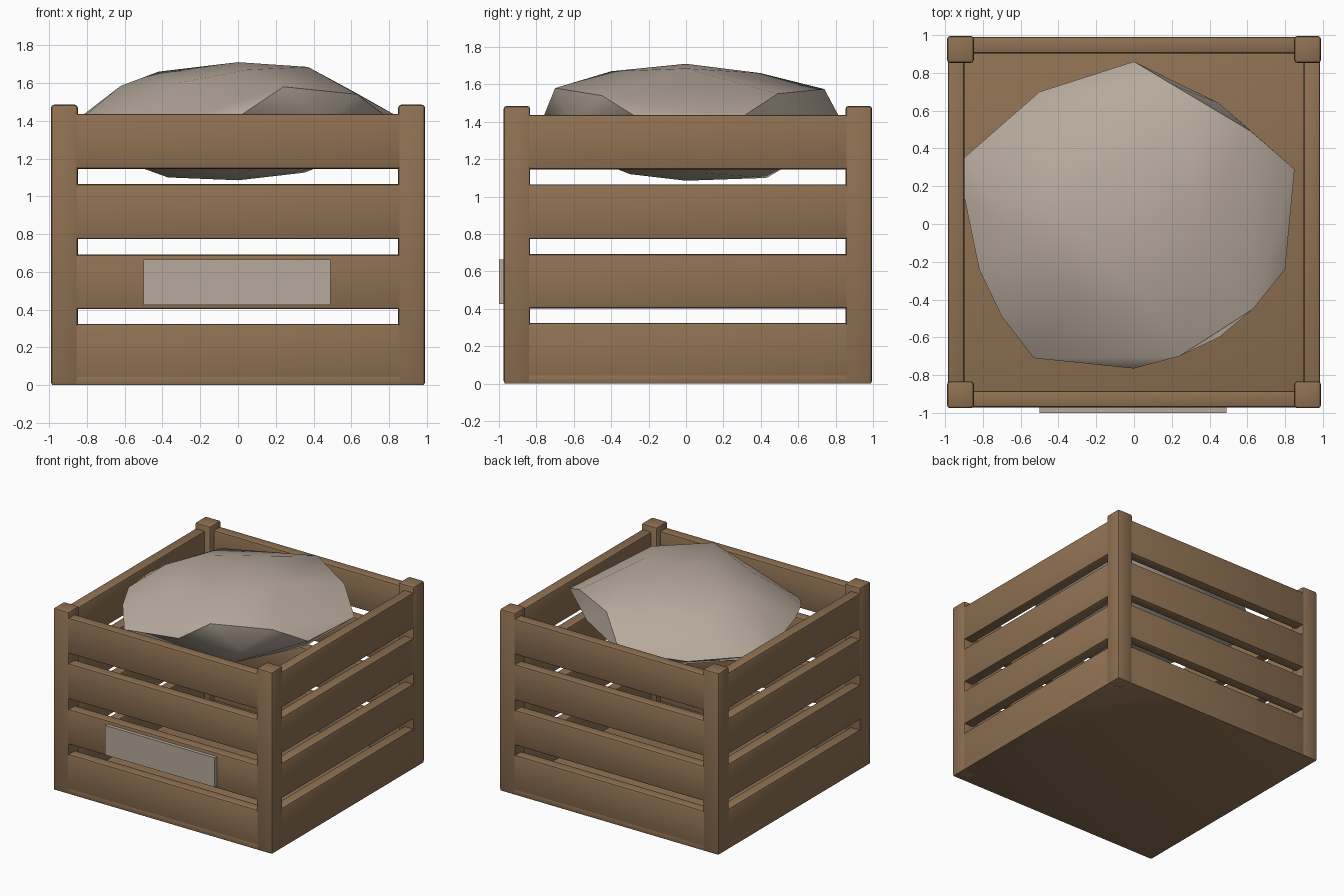
import bpy, bmesh, math

if "Cube" in bpy.data.objects:
    bpy.data.objects.remove(bpy.data.objects["Cube"])

def material(name, rgb):
    m = bpy.data.materials.new(name)
    m.diffuse_color = (*rgb, 1)
    m.use_nodes = True
    m.node_tree.nodes["Principled BSDF"].inputs["Base Color"].default_value = m.diffuse_color
    return m

WOOD = material("brown wood", (0.275, 0.165, 0.085))
PALE = material("pale stone", (0.47, 0.40, 0.335))
CY = 0.01            # crate centre in y (the plate sticks out in front)
HX, HY = 0.99, 0.985  # crate half sizes

def finish(bm, name, mat, angle):
    me = bpy.data.meshes.new(name)
    bm.to_mesh(me)
    bm.free()
    me.materials.append(mat)
    ob = bpy.data.objects.new(name, me)
    bpy.context.collection.objects.link(ob)
    bpy.ops.object.select_all(action='DESELECT')
    ob.select_set(True)
    bpy.context.view_layer.objects.active = ob
    bpy.ops.object.shade_smooth_by_angle(angle=math.radians(angle))
    return ob

def box(name, lo, hi, mat=WOOD, bevel=0.0):
    bm = bmesh.new()
    bmesh.ops.create_cube(bm, size=1)
    for v in bm.verts:
        v.co = [(a + b) / 2 + c * (b - a) for a, b, c in zip(lo, hi, v.co)]
    if bevel:
        bmesh.ops.bevel(bm, geom=bm.edges[:], offset=bevel, segments=2,
                        profile=0.5, affect='EDGES')
    return finish(bm, name, mat, 40)

# Floor
box("floor", (-HX + .004, CY - HY + .004, 0), (HX - .004, CY + HY - .004, 0.05), bevel=0.006)

# Corner posts
P = 0.142
for sx in (-1, 1):
    for sy in (-1, 1):
        xs = sorted((sx * HX, sx * (HX - P)))
        ys = sorted((CY + sy * HY, CY + sy * (HY - P)))
        box("corner_post", (xs[0], ys[0], 0), (xs[1], ys[1], 1.485), bevel=0.016)

# Four rows of slats on every side
T, G = 0.092, 0.004   # thickness, inset from the post faces
for z0, z1 in ((0.005, 0.325), (0.403, 0.692), (0.773, 1.065), (1.145, 1.437)):
    for s in (-1, 1):
        ys = sorted((CY + s * (HY - G), CY + s * (HY - T)))
        box("long_slat", (-HX + .03, ys[0], z0), (HX - .03, ys[1], z1), bevel=0.014)
        xs = sorted((s * (HX - G), s * (HX - T)))
        box("side_slat", (xs[0], CY - HY + .03, z0), (xs[1], CY + HY - .03, z1), bevel=0.014)

# Plate on the front
box("front_plate", (-0.5, -1.0, 0.425), (0.49, -0.97, 0.665), PALE)

# Faceted boulder: hull around crown, ridge, rim and underside points
crown = [(0, 0, 1.71), (0.37, 0, 1.685), (-0.42, 0.1, 1.66), (0.05, -0.4, 1.67),
         (0.05, 0.4, 1.66), (-0.62, -0.05, 1.585), (-0.32, -0.4, 1.6)]
ridge = [(0.24, -0.7, 1.58), (0.63, -0.45, 1.54), (0.62, 0.49, 1.55), (0.2, 0.74, 1.575),
         (-0.5, 0.5, 1.54)]
rim = [(0.8, -0.24, 1.41), (0.85, 0.29, 1.42), (0.45, 0.64, 1.40), (0, 0.86, 1.35),
       (-0.5, 0.70, 1.34), (-0.9, 0.35, 1.36), (-0.9, 0.15, 1.37), (-0.82, -0.24, 1.42),
       (-0.7, -0.49, 1.40), (-0.53, -0.71, 1.33), (0, -0.765, 1.42), (0.45, -0.6, 1.38)]
under = [(0, 0, 1.085), (-0.37, 0.05, 1.1), (0.35, 0.1, 1.125), (0, -0.3, 1.12),
         (-0.1, 0.43, 1.1), (0.6, 0, 1.22), (0.4, 0.45, 1.2), (-0.65, 0.2, 1.2),
         (-0.4, -0.5, 1.2), (0.3, -0.5, 1.2)]
bm = bmesh.new()
for p in crown + ridge + rim + under:
    bm.verts.new(p)
hull = bmesh.ops.convex_hull(bm, input=bm.verts[:])
loose = [v for v in bm.verts if not v.link_faces]
bmesh.ops.delete(bm, geom=loose, context='VERTS')
bmesh.ops.recalc_face_normals(bm, faces=bm.faces[:])
finish(bm, "boulder", PALE, 40)
